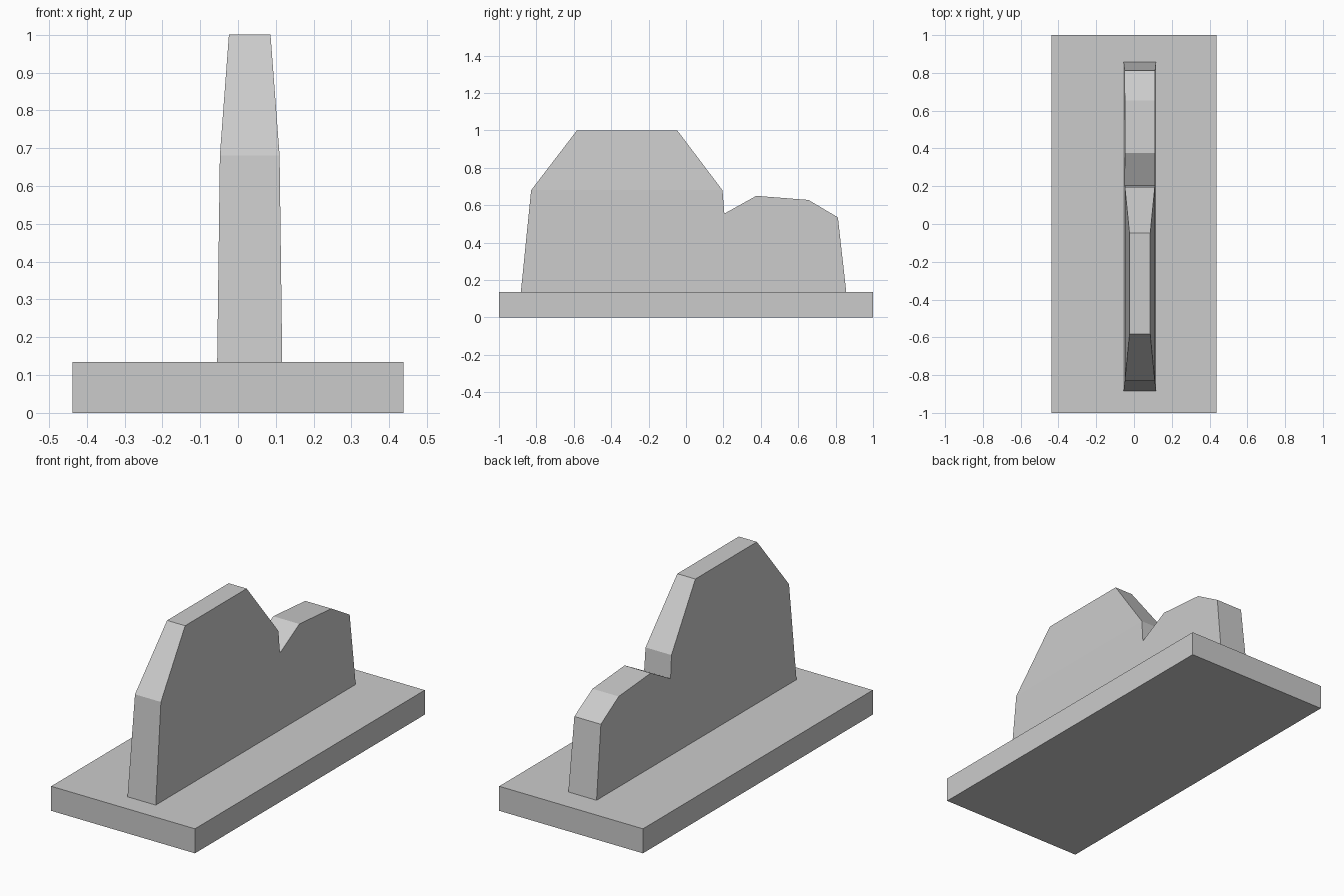
import bpy, bmesh

if "Cube" in bpy.data.objects:
    bpy.data.objects.remove(bpy.data.objects["Cube"])

BASE_TOP = 0.135


def add_object(name, bm):
    bmesh.ops.recalc_face_normals(bm, faces=bm.faces[:])
    mesh = bpy.data.meshes.new(name)
    bm.to_mesh(mesh)
    bm.free()
    obj = bpy.data.objects.new(name, mesh)
    bpy.context.collection.objects.link(obj)
    return obj


# Flat rectangular base
bm = bmesh.new()
bmesh.ops.create_cube(bm, size=1)
bmesh.ops.scale(bm, vec=(0.876, 2, BASE_TOP), verts=bm.verts[:])
bmesh.ops.translate(bm, vec=(0, 0, BASE_TOP / 2), verts=bm.verts[:])
add_object("base_plate", bm)

# Upright slab: side profile (y, z), thickness tapering with height
profile = [(-0.883, BASE_TOP), (-0.828, 0.68), (-0.583, 1.0), (-0.047, 1.0),
           (0.195, 0.68), (0.205, 0.555), (0.376, 0.65), (0.655, 0.628),
           (0.812, 0.535), (0.857, BASE_TOP)]
CENTRE_X, SHOULDER = 0.031, 0.68


def half_width(z):
    if z <= SHOULDER:
        return 0.086 - 0.007 * (z - BASE_TOP) / (SHOULDER - BASE_TOP)
    return 0.079 - 0.024 * (z - SHOULDER) / (1 - SHOULDER)


bm = bmesh.new()
sides = [[bm.verts.new((CENTRE_X + s * half_width(z), y, z)) for y, z in profile]
         for s in (-1, 1)]
for side in sides:
    bm.faces.new(side[:2] + side[4:])   # lower wall, below the shoulder
    bm.faces.new(side[1:5])             # upper wall, leaning inward
left, right = sides
for i in range(len(profile)):
    j = (i + 1) % len(profile)
    bm.faces.new((left[i], left[j], right[j], right[i]))
add_object("upright_slab", bm)
